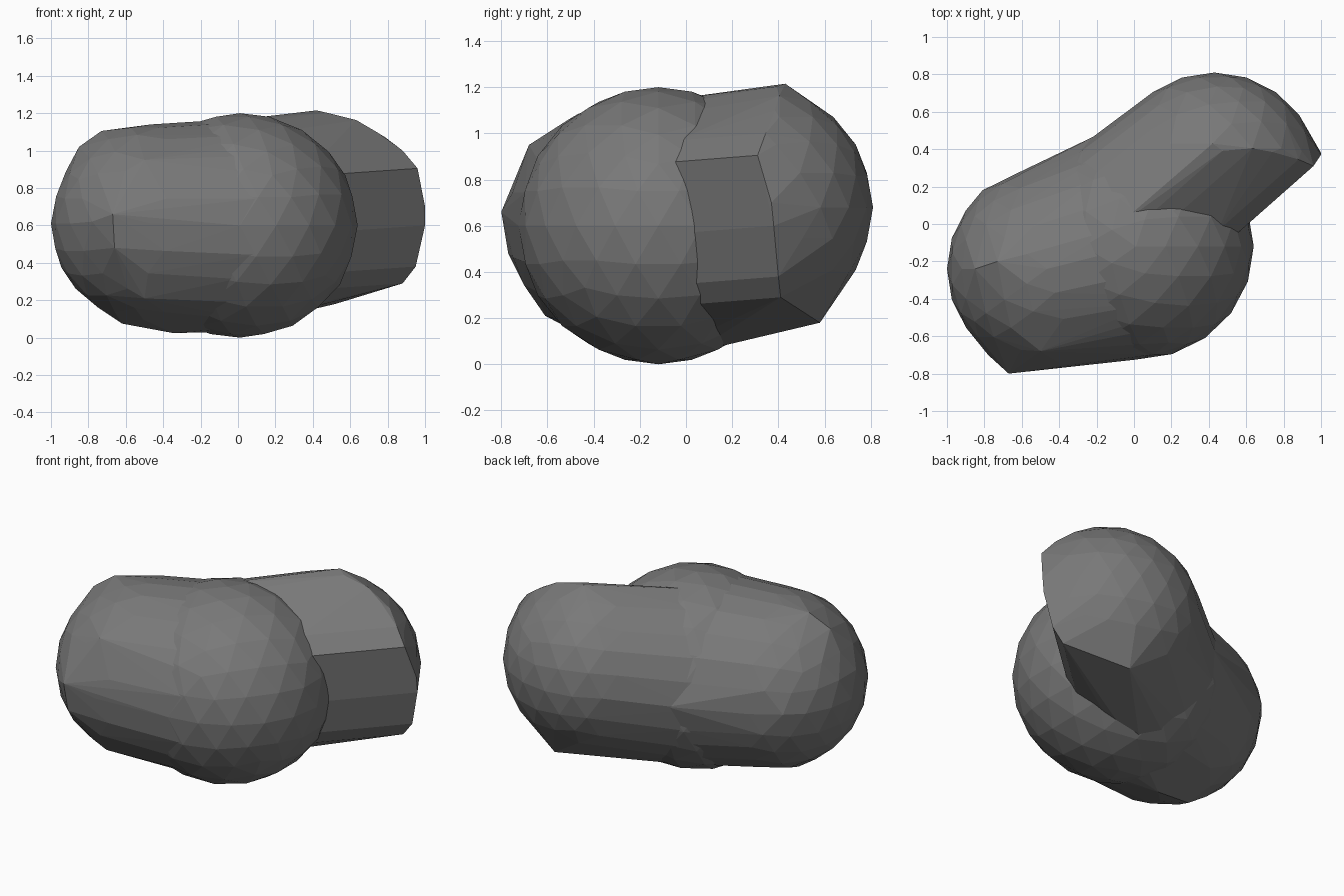
import bpy, bmesh
from mathutils import Vector

if "Cube" in bpy.data.objects:
    bpy.data.objects.remove(bpy.data.objects["Cube"])

stone = bpy.data.materials.new("dark grey stone")
stone.diffuse_color = (0.19, 0.19, 0.19, 1)
stone.use_nodes = True
stone.node_tree.nodes["Principled BSDF"].inputs["Base Color"].default_value = stone.diffuse_color


def ball(center, radii):
    """Faceted ball vertices around a centre."""
    bm = bmesh.new()
    bmesh.ops.create_icosphere(bm, subdivisions=3, radius=1)
    pts = [Vector(center) + Vector((v.co.x * radii[0], v.co.y * radii[1], v.co.z * radii[2]))
           for v in bm.verts]
    bm.free()
    return pts


def hull(name, pts):
    """Flat shaded solid wrapped around the points."""
    bm = bmesh.new()
    for p in pts:
        bm.verts.new(p)
    res = bmesh.ops.convex_hull(bm, input=bm.verts[:])
    loose = {v for v in res["geom_interior"] + res["geom_unused"]
             if isinstance(v, bmesh.types.BMVert) and not v.link_faces}
    bmesh.ops.delete(bm, geom=list(loose), context='VERTS')
    bmesh.ops.recalc_face_normals(bm, faces=bm.faces[:])
    mesh = bpy.data.meshes.new(name)
    bm.to_mesh(mesh)
    bm.free()
    mesh.materials.append(stone)
    ob = bpy.data.objects.new(name, mesh)
    bpy.context.collection.objects.link(ob)
    return ob


# Central lump
mid = Vector((0.01, -0.12, 0.6))
hull("central_lump", ball(mid, (0.63, 0.605, 0.6)))

# Left lobe: ball blended into the centre, with a small bulge at the front
left = ball((-0.465, -0.24, 0.61), (0.535, 0.535, 0.53))
left += ball(mid, (0.6, 0.605, 0.57))
left += [Vector(p) for p in ((-0.67, -0.8, 0.66), (-0.66, -0.77, 0.48), (-0.5, -0.68, 0.95),
                             (-0.78, -0.7, 0.62), (-0.81, 0.18, 0.62), (-0.2, 0.475, 0.62),
                             (-0.73, -0.2, 1.105), (-0.85, -0.24, 1.02), (-0.62, -0.25, 0.075),
                             (-0.35, -0.2, 0.025), (-0.5, -0.61, 0.21))]
hull("left_lobe", left)

# Back right lobe: rear part of a ball, its rim swept towards the centre
c = Vector((0.43, 0.26, 0.68))
cap = []
for p in ball(c, (0.56, 0.55, 0.54)):
    r = p - c
    limit = 0.11 if r.z > -0.35 else 0.25
    if r.y > limit or (r.x < -0.15 and r.y > -0.05):
        cap.append(p)
cap += [Vector(p) for p in ((0.42, 0.43, 1.215), (0.6, 0.41, 1.17), (0.74, 0.385, 1.1),
                            (0.88, 0.345, 1.0), (0.96, 0.31, 0.905), (1.0, 0.37, 0.7),
                            (1.0, 0.38, 0.6), (0.95, 0.4, 0.38), (0.88, 0.41, 0.29),
                            (0.52, 0.58, 0.18))]
# the side of the sweep runs level, the top and bottom slope down
swept = [p + Vector((-0.43, -0.38, -0.03 if p.x > 0.8 else -0.065)) for p in cap]
# back left side of the centre, so the lobe flows into it
waist = [p for p in ball(mid, (0.61, 0.605, 0.57))
         if (p - mid).dot(Vector((-0.67, 0.74, 0))) > 0.1]
hull("back_right_lobe", cap + swept + waist + [Vector((-0.2, 0.475, 0.62))])
